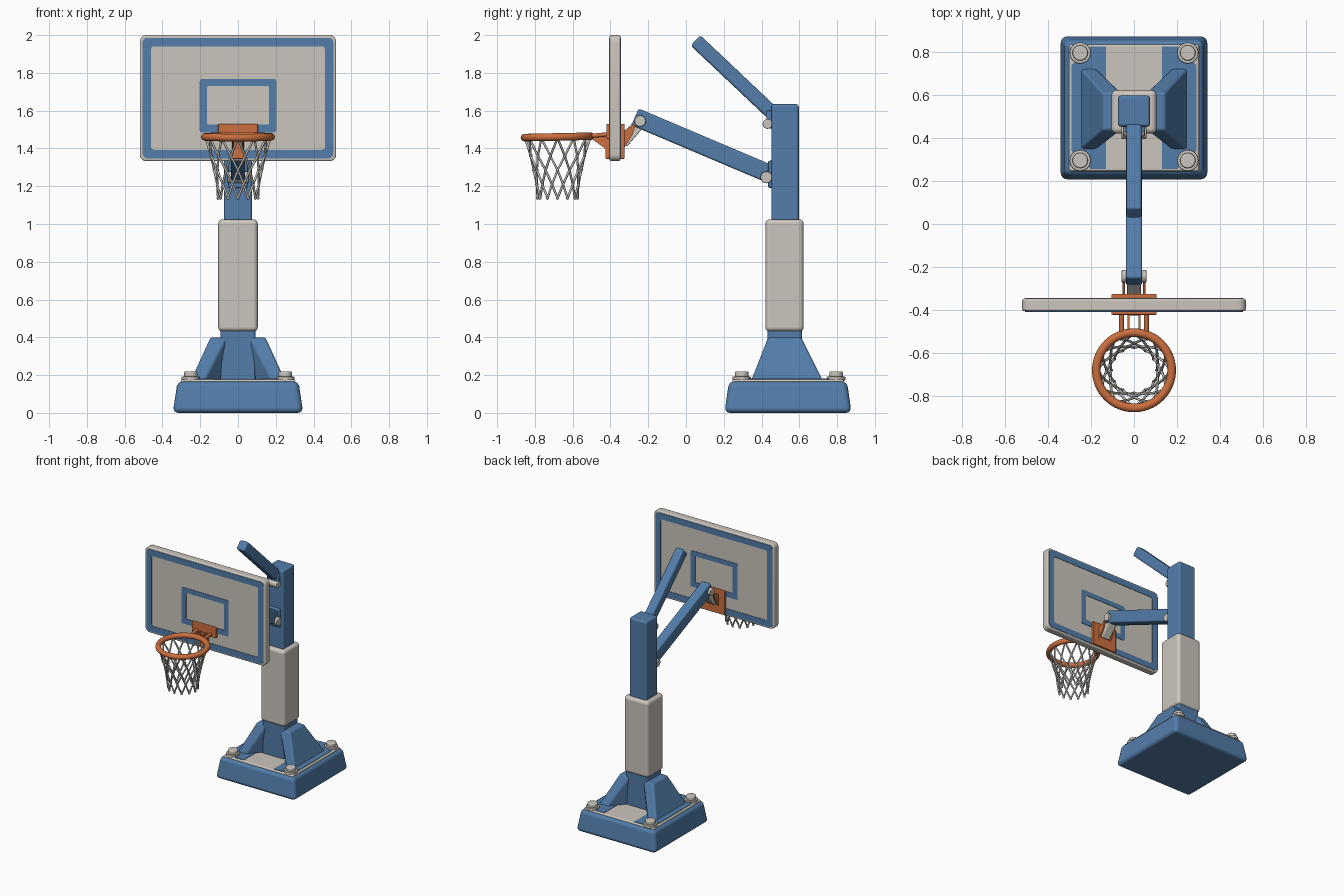
import bpy, bmesh, math
from mathutils import Vector

if "Cube" in bpy.data.objects:
    bpy.data.objects.remove(bpy.data.objects["Cube"])


def mat(name, c):
    m = bpy.data.materials.new(name)
    m.diffuse_color = (*c, 1)
    m.use_nodes = True
    m.node_tree.nodes["Principled BSDF"].inputs["Base Color"].default_value = m.diffuse_color
    return m


BLUE = mat("blue_paint", (0.085, 0.205, 0.40))
BEIGE = mat("warm_white", (0.60, 0.565, 0.51))
ORANGE = mat("orange_steel", (0.60, 0.16, 0.05))
NET = mat("net_cord", (0.54, 0.52, 0.49))


def finish(name, bm, m, bevel=0, seg=3, angle=35):
    bmesh.ops.recalc_face_normals(bm, faces=bm.faces[:])
    me = bpy.data.meshes.new(name)
    bm.to_mesh(me)
    bm.free()
    me.materials.append(m)
    ob = bpy.data.objects.new(name, me)
    bpy.context.collection.objects.link(ob)
    if bevel:
        b = ob.modifiers.new("bevel", 'BEVEL')
        b.width, b.segments, b.limit_method = bevel, seg, 'ANGLE'
        b.angle_limit = math.radians(30)
        b.harden_normals = True
    bpy.ops.object.select_all(action='DESELECT')
    ob.select_set(True)
    bpy.context.view_layer.objects.active = ob
    bpy.ops.object.shade_smooth_by_angle(angle=math.radians(angle))
    return ob


def hull(name, pts, m, bevel=0, seg=3):
    bm = bmesh.new()
    for p in pts:
        bm.verts.new(p)
    bmesh.ops.convex_hull(bm, input=bm.verts[:])
    bmesh.ops.dissolve_limit(bm, angle_limit=0.02, verts=bm.verts[:], edges=bm.edges[:])
    return finish(name, bm, m, bevel, seg)


def box(name, x, y, z, m, bevel=0, seg=3):
    return hull(name, [(a, b, c) for a in x for b in y for c in z], m, bevel, seg)


def side_prism(name, yz, x0, x1, m, bevel=0):
    return hull(name, [(x, y, z) for x in (x0, x1) for y, z in yz], m, bevel)


def beam(name, a, b, t, w, m, bevel):
    # rectangular bar in the y-z plane from a to b
    a, b = Vector(a), Vector(b)
    d = (b - a).normalized()
    n = Vector((-d.y, d.x)) * t / 2
    return side_prism(name, [a + n, a - n, b + n, b - n], -w, w, m, bevel)


def cyl(name, a, b, r, m, bevel=0, n=24):
    a, b = Vector(a), Vector(b)
    bm = bmesh.new()
    bmesh.ops.create_cone(bm, cap_ends=True, segments=n, radius1=r, radius2=r, depth=(b - a).length)
    q = (b - a).to_track_quat('Z', 'Y')
    for v in bm.verts:
        v.co = q @ v.co + (a + b) / 2
    return finish(name, bm, m, bevel, 2)


def rrect(hx, z0, z1, r, n=6):
    pts = []
    for cx, cz, s in ((hx - r, z1 - r, 0), (r - hx, z1 - r, 1), (r - hx, z0 + r, 2), (hx - r, z0 + r, 3)):
        for k in range(n + 1):
            t = (s + k / n) * math.pi / 2
            pts.append((cx + r * math.cos(t), cz + r * math.sin(t)))
    return pts


def frame(name, outer, inner, y0, y1, m):
    bm = bmesh.new()
    loops = [[bm.verts.new((x, y, z)) for x, z in l]
             for l, y in ((outer, y0), (outer, y1), (inner, y1), (inner, y0))]
    n = len(outer)
    for k in range(4):
        p, q = loops[k], loops[(k + 1) % 4]
        for i in range(n):
            bm.faces.new((p[i], p[(i + 1) % n], q[(i + 1) % n], q[i]))
    return finish(name, bm, m)


# weighted base with top plate, blue panels and bolts
CY = 0.54
hull("base", [(sx * h, CY + sy * h * 0.975, z) for h, z in ((0.345, 0), (0.32, 0.168))
              for sx in (-1, 1) for sy in (-1, 1)], BLUE, 0.03, 4)
box("base_top_plate", (-0.302, 0.302), (CY - 0.295, CY + 0.295), (0.15, 0.178), BEIGE, 0.01, 2)
for s, side in ((-1, "left"), (1, "right")):
    hull("base_panel_" + side, [(s * x, CY + t * y, z) for z in (0.174, 0.181) for t in (-1, 1)
                                for x, y in ((0.13, 0.285), (0.2, 0.285), (0.29, 0.2))], BLUE)
    for y in (0.295, 0.795):
        cyl("bolt_washer", (s * 0.25, y, 0.17), (s * 0.25, y, 0.193), 0.049, BEIGE, 0.005)
        cyl("bolt_head", (s * 0.25, y, 0.18), (s * 0.25, y, 0.22), 0.036, BEIGE, 0.008)
    # flared gusset beside the post
    foot = [(0.08, 0.46), (0.18, 0.345), (0.25, 0.345), (0.25, 0.725), (0.18, 0.725), (0.08, 0.605)]
    top = [(0.06, 0.435), (0.145, 0.435), (0.145, 0.61), (0.06, 0.61)]
    hull("gusset_" + side, [(s * x, y, 0.17) for x, y in foot] + [(s * x, y, 0.4) for x, y in top],
         BLUE, 0.012)

# post and padding
box("post_foot", (-0.092, 0.092), (0.432, 0.613), (0.17, 0.45), BLUE, 0.012)
box("post", (-0.075, 0.075), (0.452, 0.597), (0.4, 1.635), BLUE, 0.015)
box("post_padding", (-0.105, 0.105), (0.42, 0.623), (0.43, 1.025), BEIGE, 0.025, 4)

# arms with their hinges
beam("upper_arm", (0.05, 1.972), (0.47, 1.575), 0.075, 0.036, BLUE, 0.014)
beam("lower_arm", (-0.27, 1.567), (0.45, 1.262), 0.097, 0.038, BLUE, 0.012)
box("upper_hinge_bracket", (-0.045, 0.045), (0.425, 0.46), (1.505, 1.6), BLUE, 0.008)
box("lower_hinge_bracket", (-0.05, 0.05), (0.435, 0.46), (1.19, 1.335), BLUE, 0.008)
for name, y, z, r, w in (("upper_pin", 0.432, 1.53, 0.026, 0.05), ("lower_pin", 0.425, 1.247, 0.031, 0.058),
                         ("front_pin", -0.243, 1.545, 0.03, 0.058)):
    cyl(name, (-w, y, z), (w, y, z), r, BEIGE, 0.006)

# backboard with painted borders on both faces
bm = bmesh.new()
f = bm.faces.new([bm.verts.new((x, -0.405, z)) for x, z in rrect(0.52, 1.333, 2.0, 0.035)])
ext = bmesh.ops.extrude_face_region(bm, geom=[f])
bmesh.ops.translate(bm, vec=(0, 0.058, 0), verts=[v for v in ext["geom"] if isinstance(v, bmesh.types.BMVert)])
if len(bm.faces) == len(rrect(1, 0, 2, 0.1)) + 1:
    bm.faces.new([v for v in f.verts])
finish("backboard", bm, BEIGE, 0.01)
for side, y0, y1 in (("front", -0.408, -0.40), ("back", -0.352, -0.344)):
    frame("border_" + side, rrect(0.506, 1.347, 1.986, 0.028), rrect(0.46, 1.393, 1.94, 0.015), y0, y1, BLUE)
    frame("target_" + side, rrect(0.203, 1.485, 1.767, 0.012), rrect(0.163, 1.527, 1.73, 0.006), y0, y1, BLUE)

# mounting brackets
box("back_plate", (-0.105, 0.105), (-0.348, -0.325), (1.345, 1.53), ORANGE, 0.006)
for s in (-1, 1):
    side_prism("back_bracket", [(-0.335, 1.39), (-0.335, 1.49), (-0.262, 1.535), (-0.285, 1.47)],
               s * 0.042, s * 0.054, ORANGE)
beam("board_tongue", (-0.335, 1.43), (-0.245, 1.535), 0.06, 0.032, BEIGE, 0.006)
box("front_plate", (-0.105, 0.105), (-0.422, -0.4), (1.45, 1.53), ORANGE, 0.006)
box("front_plate_stem", (-0.032, 0.032), (-0.426, -0.4), (1.345, 1.47), ORANGE, 0.006)
for s in (-1, 1):
    cyl("rim_rod", (s * 0.058, -0.41, 1.475), (s * 0.058, -0.525, 1.465), 0.011, ORANGE)
    side_prism("rim_brace", [(-0.415, 1.475), (-0.505, 1.475), (-0.505, 1.455), (-0.415, 1.39)],
               s * 0.02, s * 0.03, ORANGE)

# rim
RY, RZ = -0.68, 1.461
bpy.ops.mesh.primitive_torus_add(location=(0, RY, RZ), rotation=(math.radians(1.2), 0, 0), major_radius=0.175,
                                 minor_radius=0.02, major_segments=64, minor_segments=16)
rim = bpy.context.object
rim.name = "rim"
rim.data.materials.append(ORANGE)
bpy.ops.object.shade_smooth()

# net: crossing cords with knots
rows = [(0.172, 1.455), (0.147, 1.36), (0.126, 1.285), (0.114, 1.21), (0.106, 1.137)]
N = 12
cu = bpy.data.curves.new("net", 'CURVE')
cu.dimensions, cu.bevel_depth, cu.bevel_resolution, cu.use_fill_caps = '3D', 0.0062, 1, True


def knot(i, d, k):
    r, z = rows[k]
    t = (i + d * k / 2) * 2 * math.pi / N
    return Vector((r * math.cos(t), RY + r * math.sin(t), z))


for i in range(N):
    for d in (-1, 1):
        sp = cu.splines.new('POLY')
        sp.points.add(len(rows) - 1)
        for k in range(len(rows)):
            sp.points[k].co = (*knot(i, d, k), 1)
net = bpy.data.objects.new("net", cu)
bpy.context.collection.objects.link(net)
cu.materials.append(NET)
bm = bmesh.new()
for i in range(N):
    for k in range(1, len(rows)):
        v = bmesh.ops.create_icosphere(bm, subdivisions=1, radius=0.0095)["verts"]
        bmesh.ops.translate(bm, verts=v, vec=knot(i, 1, k))
finish("net_knots", bm, NET, angle=80)
